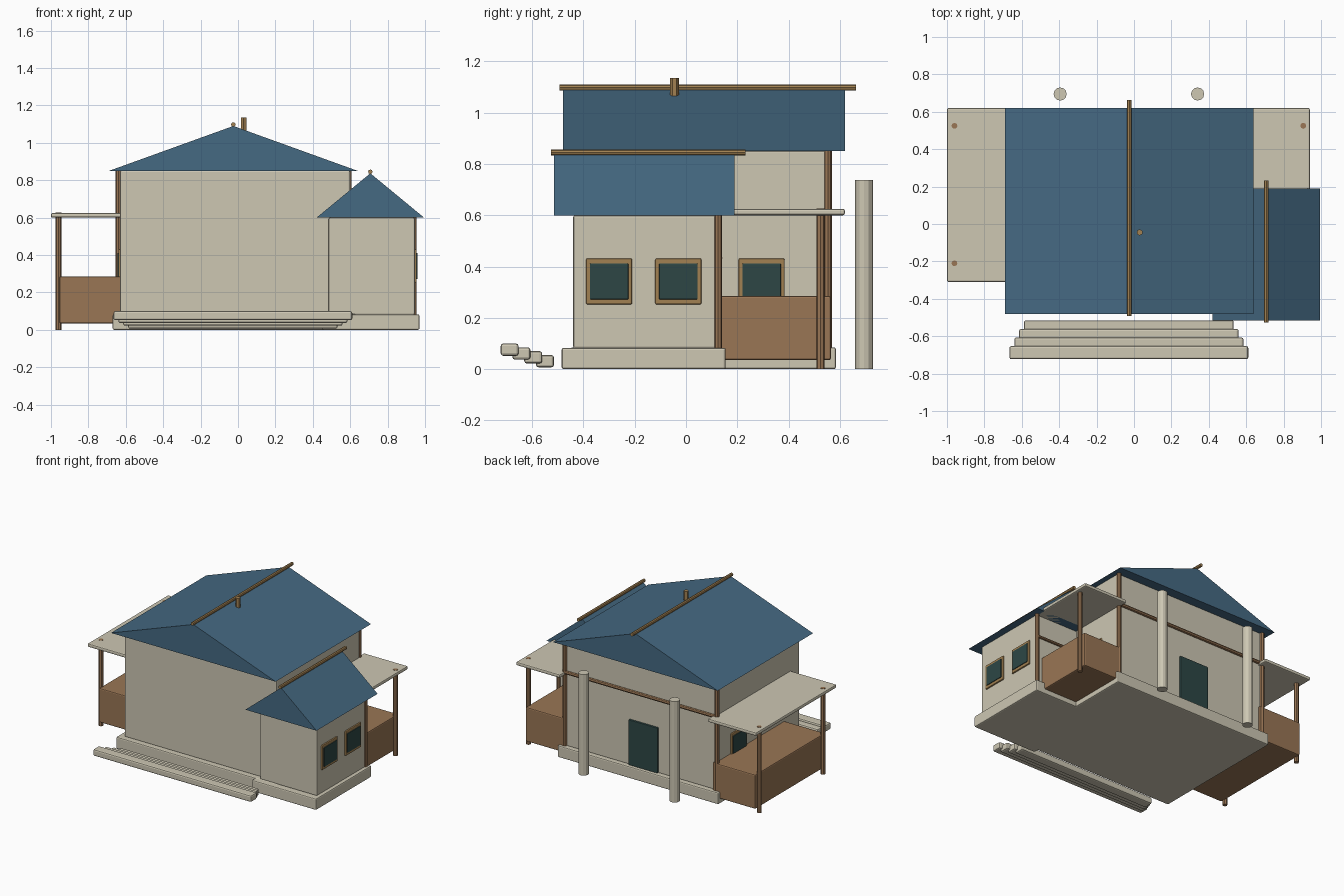
import bpy, math

cube = bpy.data.objects.get("Cube")
if cube:
    bpy.data.objects.remove(cube, do_unlink=True)


def material(name, rgb):
    m = bpy.data.materials.new(name)
    m.use_nodes = True
    m.diffuse_color = (*rgb, 1)
    m.node_tree.nodes["Principled BSDF"].inputs["Base Color"].default_value = (*rgb, 1)
    return m


CREAM = material("cream plaster", (0.61, 0.57, 0.45))
BLUE = material("slate blue", (0.06, 0.142, 0.225))
WOOD = material("brown wood", (0.32, 0.18, 0.09))
GOLD = material("golden wood", (0.36, 0.22, 0.085))
TEAL = material("dark teal", (0.026, 0.062, 0.06))


def mesh_object(name, verts, faces, mat, bevel=0):
    me = bpy.data.meshes.new(name)
    me.from_pydata(verts, [], faces)
    me.materials.append(mat)
    ob = bpy.data.objects.new(name, me)
    bpy.context.scene.collection.objects.link(ob)
    if bevel:
        mod = ob.modifiers.new("soft edges", "BEVEL")
        mod.width = bevel
        mod.segments = 2
    return ob


def box(name, xs, ys, zs, mat, bevel=0.008):
    verts = [(x, y, z) for x in xs for y in ys for z in zs]
    faces = [(0, 1, 3, 2), (4, 6, 7, 5), (0, 4, 5, 1), (2, 3, 7, 6), (0, 2, 6, 4), (1, 5, 7, 3)]
    return mesh_object(name, verts, faces, mat, bevel)


def rod(name, center, length, radius, mat, axis="z", sides=8):
    turn = {"x": (0, math.pi / 2, 0), "y": (math.pi / 2, 0, 0), "z": (0, 0, 0)}[axis]
    bpy.ops.mesh.primitive_cylinder_add(vertices=sides, radius=radius, depth=length,
                                        location=center, rotation=turn)
    ob = bpy.context.object
    ob.name = name
    ob.data.materials.append(mat)
    return ob


def post(name, x, y, z0, z1, radius=0.016, mat=WOOD, sides=8):
    return rod(name, (x, y, (z0 + z1) / 2), z1 - z0, radius, mat, "z", sides)


def gable_roof(name, xs, ys, z0, z1):
    mid = sum(xs) / 2
    verts = [p for y in ys for p in ((xs[0], y, z0), (xs[1], y, z0), (mid, y, z1))]
    faces = [(0, 1, 2), (3, 5, 4), (0, 3, 4, 1), (1, 4, 5, 2), (2, 5, 3, 0)]
    mesh_object(name, verts, faces, BLUE)
    # Ridge pole along the crest
    rod(name + "_ridge_pole", (mid, sum(ys) / 2 + 0.015, z1 + 0.008),
        ys[1] - ys[0] + 0.055, 0.012, GOLD, "y")


def window(name, wall_x, y, side):
    # Golden surround with a glass plate slightly proud of it
    def span(depth):
        return sorted((wall_x - side * 0.01, wall_x + side * depth))
    box(name + "_frame", span(0.01), (y - 0.09, y + 0.09), (0.252, 0.432), GOLD, 0.006)
    box(name + "_glass", span(0.015), (y - 0.075, y + 0.075), (0.272, 0.412), TEAL, 0.003)


# Plinths and walls
box("main_plinth", (-0.67, 0.63), (-0.45, 0.585), (0, 0.085), CREAM)
box("wing_plinth", (0.45, 0.97), (-0.485, 0.155), (0, 0.083), CREAM)
box("main_walls", (-0.63, 0.6), (-0.41, 0.55), (0.08, 0.852), CREAM)
box("wing_walls", (0.485, 0.945), (-0.44, 0.125), (0.08, 0.6), CREAM)

# Roofs
gable_roof("main_roof", (-0.69, 0.64), (-0.48, 0.62), 0.85, 1.09)
gable_roof("wing_roof", (0.42, 0.995), (-0.515, 0.19), 0.6, 0.837)
post("roof_peg", 0.03, -0.045, 1.05, 1.135, 0.017, GOLD, 6)

# Front steps
for i in range(4):
    grow = 0.026 * i
    box(f"front_step_{i + 1}", (-0.588 - grow, 0.533 + grow),
        (-0.585 - 0.046 * i, -0.515 - 0.046 * i),
        (0.007 + 0.015 * i, 0.055 + 0.015 * i), CREAM, 0.01)

# Side porches
box("right_porch_base", (-0.955, -0.61), (-0.24, 0.565), (0.035, 0.285), WOOD)
box("right_porch_roof", (-1.0, -0.61), (-0.31, 0.62), (0.6, 0.625), CREAM)
box("left_porch_base", (0.585, 0.9), (0.12, 0.565), (0.035, 0.285), WOOD)
box("left_porch_roof", (0.585, 0.94), (0.1, 0.62), (0.6, 0.625), CREAM)
for i, (x, y) in enumerate(((-0.96, 0.525), (-0.96, -0.21), (0.905, 0.525))):
    post(f"porch_post_{i + 1}", x, y, 0, 0.627)

# Corner timbers and rails
post("back_right_timber", -0.638, 0.553, 0.08, 0.85)
post("back_left_timber", 0.592, 0.553, 0.08, 0.85)
post("wing_timber", 0.94, 0.125, 0.08, 0.6, 0.015)
rod("back_rail", (-0.02, 0.555, 0.62), 1.23, 0.013, WOOD, "x")
rod("wing_rail", (0.77, 0.132, 0.433), 0.34, 0.01, WOOD, "x")

# Freestanding columns at the back
for i, x in enumerate((-0.395, 0.34)):
    post(f"back_column_{i + 1}", x, 0.695, 0, 0.737, 0.035, CREAM, 12)

# Windows and back door
window("wing_window_front", 0.945, -0.3, 1)
window("wing_window_back", 0.945, -0.03, 1)
window("left_window", 0.6, 0.295, 1)
window("right_window", -0.63, 0.295, -1)
box("back_door", (-0.165, 0.07), (0.54, 0.565), (0.085, 0.415), TEAL, 0.004)
